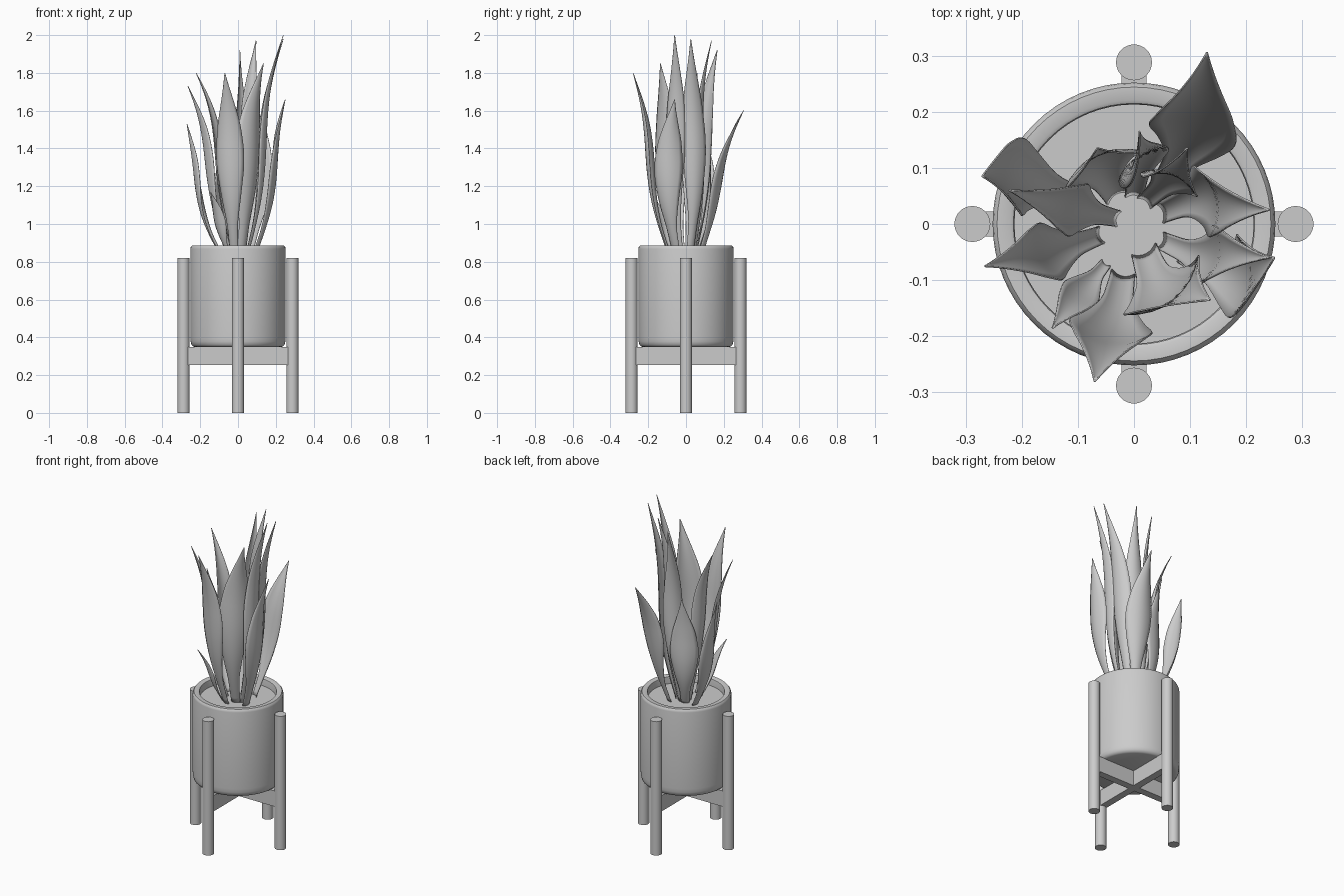
import bpy, bmesh, math
from mathutils import Vector, Matrix

if "Cube" in bpy.data.objects:
    bpy.data.objects.remove(bpy.data.objects["Cube"])


def finish(name, bm, angle=40):
    bmesh.ops.recalc_face_normals(bm, faces=bm.faces)
    me = bpy.data.meshes.new(name)
    bm.to_mesh(me)
    bm.free()
    ob = bpy.data.objects.new(name, me)
    bpy.context.collection.objects.link(ob)
    bpy.ops.object.select_all(action='DESELECT')
    ob.select_set(True)
    bpy.context.view_layer.objects.active = ob
    bpy.ops.object.shade_smooth_by_angle(angle=math.radians(angle))
    return ob


def lathe(name, profile, n=64):
    bm = bmesh.new()
    vs = [bm.verts.new((r, 0, z)) for r, z in profile]
    es = [bm.edges.new(p) for p in zip(vs, vs[1:])]
    bmesh.ops.spin(bm, geom=vs + es, cent=(0, 0, 0), axis=(0, 0, 1),
                   angle=math.tau, steps=n)
    bmesh.ops.remove_doubles(bm, verts=bm.verts, dist=1e-5)
    return finish(name, bm)


# Planter pot with rounded rim, and the soil inside
lathe("pot", [(0, .348), (.228, .348), (.238, .352), (.247, .362), (.251, .378),
              (.252, .40), (.252, .868), (.250, .878), (.244, .885), (.221, .885),
              (.215, .882), (.213, .875), (.213, .80), (0, .80)])
lathe("soil", [(0, .80), (.213, .80), (.213, .84), (0, .84)])

# Stand: four round legs and two crossing bars
for i in range(4):
    a = i * math.pi / 2
    bm = bmesh.new()
    bmesh.ops.create_cone(bm, cap_ends=True, segments=32, radius1=.032, radius2=.032,
                          depth=.82, matrix=Matrix.Translation(
                              (.288 * math.cos(a), .288 * math.sin(a), .41)))
    finish(f"stand_leg_{i + 1}", bm)
for i in range(2):
    bm = bmesh.new()
    bmesh.ops.create_cube(bm, size=1, matrix=Matrix.Translation((0, 0, .302))
                          @ Matrix.Rotation(i * math.pi / 2, 4, 'Z')
                          @ Matrix.Diagonal((.53, .044, .096, 1)))
    finish(f"stand_bar_{i + 1}", bm)

# Leaf outline: half-width factor along the length
OUTLINE = [(0, .28), (.15, .36), (.3, .7), (.45, .97), (.55, 1), (.7, .8),
           (.85, .38), (.94, .14), (1, .015)]


def outline(t):
    for (t0, w0), (t1, w1) in zip(OUTLINE, OUTLINE[1:]):
        if t <= t1:
            return w0 + (w1 - w0) * (t - t0) / (t1 - t0)
    return OUTLINE[-1][1]


def leaf(name, base, mid, tip, width, twist, rows=32, cols=8):
    p0, p1, p2 = Vector((*base, .835)), Vector(mid), Vector(tip)
    m = .52
    out = Vector((mid[0], mid[1], 0)).normalized()

    def point(t):
        p = (p0 * (t - m) * (t - 1) / m + p1 * t * (t - 1) / (m * (m - 1))
             + p2 * t * (t - m) / (1 - m))
        # S-bend: belly outward, waist inward below the flicked tip
        return p + out * .02 * math.sin(math.tau * t) * (p2.z - .8)

    bm = bmesh.new()
    grid = []
    for i in range(rows + 1):
        t = i / rows
        tan = (point(t + .01) - point(t - .01)).normalized()
        side = Vector((0, 0, 1)).cross(out)
        side = (side - tan * side.dot(tan)).normalized()
        side = Matrix.Rotation(twist * t, 3, tan) @ side
        nrm = side.cross(tan)
        w = width / 2 * (outline(t - .03 if t > .03 else 0) + outline(t)
                         + outline(min(1, t + .03))) / 3
        if i == rows:
            w = .001
        row = []
        for j in range(cols + 1):
            u = 2 * j / cols - 1
            row.append(bm.verts.new(point(t) + side * w * u
                                    - nrm * w * .4 * (u * u - .3)))
        grid.append(row)
    for a, b in zip(grid, grid[1:]):
        for j in range(cols):
            bm.faces.new((a[j], a[j + 1], b[j + 1], b[j]))
    ob = finish(name, bm, 60)
    mod = ob.modifiers.new("thickness", 'SOLIDIFY')
    mod.thickness = .003
    mod.offset = 0


# Leaves: base xy, middle, tip, width, twist
LEAVES = [
    ((.05, -.03), (.145, -.06, 1.45), (.24, -.06, 2.0), .11, .3),
    ((.05, .02), (.14, .045, 1.43), (.24, .025, 1.98), .13, -.2),
    ((.09, -.05), (.2, -.095, 1.3), (.25, -.06, 1.66), .15, .7),
    ((.02, .04), (.07, .085, 1.45), (.095, .135, 1.97), .11, .6),
    ((0, .05), (.01, .115, 1.42), (.01, .165, 1.92), .11, 1.5),
    ((.02, -.05), (.065, -.13, 1.4), (.135, -.135, 1.85), .17, .4),
    ((-.02, -.09), (-.045, -.205, 1.36), (-.07, -.28, 1.80), .15, .1),
    ((-.03, .01), (-.115, .03, 1.38), (-.222, .06, 1.80), .10, -.2),
    ((-.06, -.02), (-.165, -.055, 1.33), (-.265, -.075, 1.73), .11, .1),
    ((-.09, .04), (-.22, .085, 1.2), (-.27, .085, 1.53), .14, .7),
    ((.06, .08), (.11, .185, 1.25), (.13, .305, 1.60), .16, .6),
    ((-.05, -.07), (-.1, -.13, 1.01), (-.145, -.185, 1.17), .07, .2),
    ((-.03, .05), (-.065, .115, 1.18), (-.065, .135, 1.51), .16, -.1),
]
for i, spec in enumerate(LEAVES):
    leaf(f"leaf_{i + 1}", *spec)
